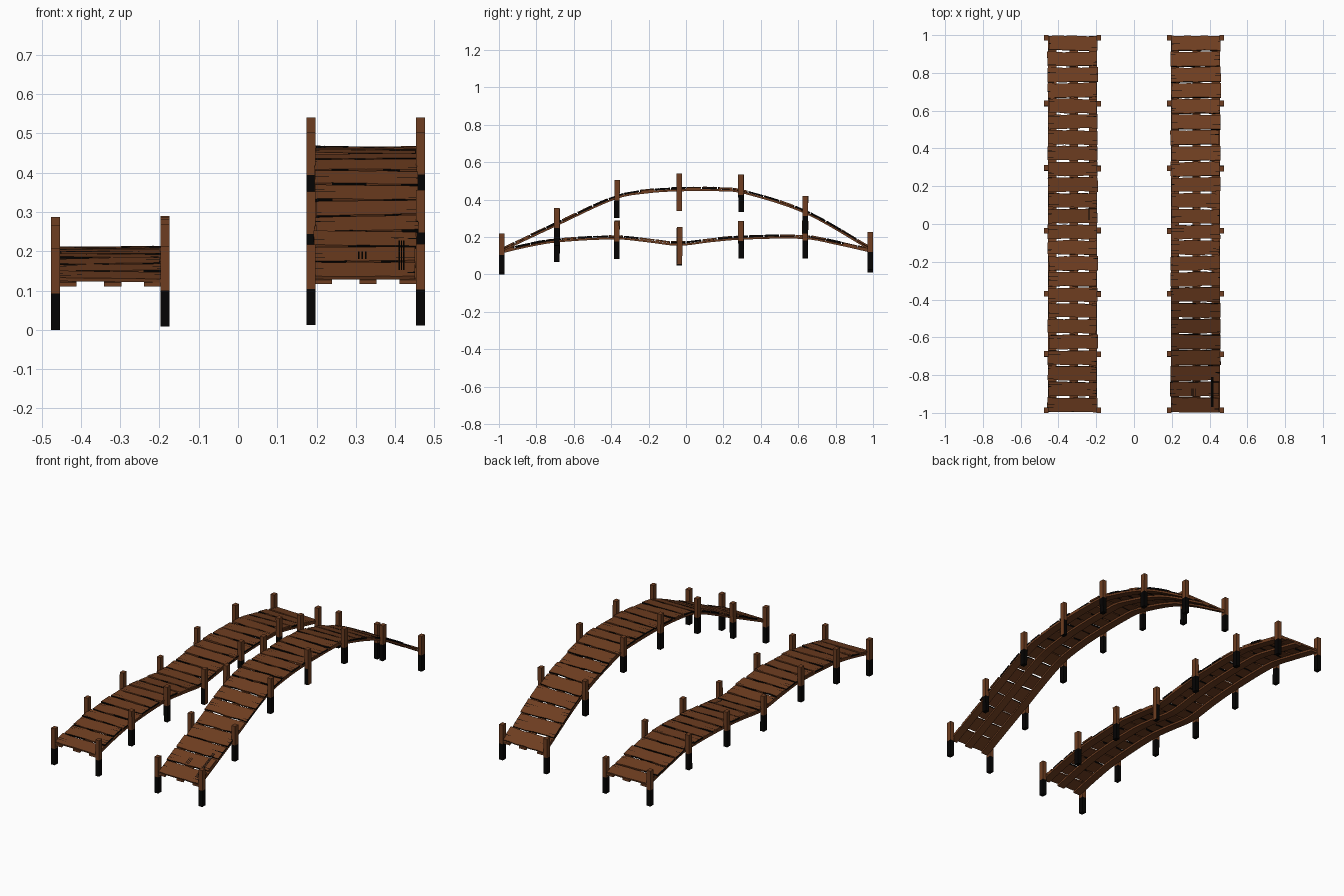
import bpy, bmesh, math, random
from mathutils import Vector, Matrix

if "Cube" in bpy.data.objects:
    bpy.data.objects.remove(bpy.data.objects["Cube"])

random.seed(7)


def material(name, rgb):
    m = bpy.data.materials.new(name)
    m.diffuse_color = (*rgb, 1)
    m.use_nodes = True
    m.node_tree.nodes["Principled BSDF"].inputs["Base Color"].default_value = m.diffuse_color
    return m


WOOD = material("plank brown", (0.156, 0.047, 0.0145))
POST = material("post brown", (0.156, 0.048, 0.015))
DARK = material("tarred black", (0.0015, 0.0012, 0.001))

POST_Y = [-0.985, -0.69, -0.37, -0.035, 0.295, 0.637, 0.985]
# deck top heights (y, z) of the two bridges
ARCH = [(-1, .135), (-.69, .28), (-.37, .425), (-.2, .455), (-.04, .465),
        (.2, .465), (.3, .455), (.637, .345), (1, .14)]
WAVE = [(-1, .13), (-.85, .165), (-.69, .192), (-.37, .208), (-.2, .192),
        (-.04, .174), (.14, .194), (.3, .207), (.637, .21), (.8, .18), (1, .135)]


def height(pts, y):
    """Smooth curve through the height points."""
    y = max(-1, min(1, y))
    i = max(k for k in range(len(pts) - 1) if pts[k][0] <= y)

    def slope(k):
        a, b = pts[max(k - 1, 0)], pts[min(k + 1, len(pts) - 1)]
        return (b[1] - a[1]) / (b[0] - a[0])
    (y0, z0), (y1, z1) = pts[i], pts[i + 1]
    h = y1 - y0
    t = (y - y0) / h
    return ((2*t**3 - 3*t*t + 1) * z0 + (t**3 - 2*t*t + t) * h * slope(i)
            + (3*t*t - 2*t**3) * z1 + (t**3 - t*t) * h * slope(i + 1))


def finish(bm, name, mats):
    bmesh.ops.recalc_face_normals(bm, faces=bm.faces)
    me = bpy.data.meshes.new(name)
    bm.to_mesh(me)
    bm.free()
    for m in mats:
        me.materials.append(m)
    ob = bpy.data.objects.new(name, me)
    bpy.context.collection.objects.link(ob)


def loft(bm, rings):
    """Join four-cornered rings into a closed bar; returns side faces and caps."""
    vs = [[bm.verts.new(p) for p in r] for r in rings]
    sides = [[], [], [], []]
    for a, b in zip(vs, vs[1:]):
        for k in range(4):
            sides[k].append(bm.faces.new((a[k], a[(k+1) % 4], b[(k+1) % 4], b[k])))
    caps = [bm.faces.new(vs[0][::-1]), bm.faces.new(vs[-1])]
    return sides, caps


def bridge(name, cx, pts):
    r = random.uniform
    # planks, each with uneven edges, and dark cracks running in from the ends
    planks, cracks = bmesh.new(), bmesh.new()
    n, thick = 24, 0.009
    pitch = 2 / n
    for i in range(n):
        ya, yb = -1 + i * pitch, -1 + (i + 1) * pitch
        y = (ya + yb) / 2
        za, zb = height(pts, ya), height(pts, yb)
        M = (Matrix.Translation((cx, y, (za + zb) / 2))
             @ Matrix.Rotation(math.atan2(zb - za, pitch), 4, 'X')
             @ Matrix.Rotation(r(-.02, .02), 4, 'Y')
             @ Matrix.Rotation(r(-.018, .018), 4, 'Z'))
        half = math.hypot(pitch, zb - za) / 2 - 0.003
        x0, x1 = -0.13 + r(-.005, .005), 0.13 + r(-.005, .005)
        rings = []
        for k in range(7):
            x = x0 + (x1 - x0) * k / 6
            f, b = -half + r(-.001, .0045), half - r(-.001, .0045)
            rings.append([M @ Vector(p) for p in
                          ((x, f, -thick), (x, b, -thick), (x, b, 0), (x, f, 0))])
        sides, caps = loft(planks, rings)
        # shaded gaps: plank edges are tarred in patches
        for f in sides[1] + sides[3] + caps:
            if 0 < i < n - 1 and r(0, 1) < 0.6:
                f.material_index = 1
        for end, s in ((x0, 1), (x1, -1)):
            for _ in range(random.choice((1, 1, 2))):
                v, ln = r(-.03, .03), r(.025, .08)
                tri = [M @ Vector(p) for p in
                       ((end, v - .002, .0007), (end, v + .002, .0007),
                        (end + s * ln, v + r(-.003, .003), .0007))]
                cracks.faces.new([cracks.verts.new(p) for p in (tri if s < 0 else tri[::-1])])
    finish(planks, name + "_planks", [WOOD, DARK])
    finish(cracks, name + "_cracks", [DARK])

    # three long bearers under the planks
    bearers = bmesh.new()
    for dx in (-0.108, 0.006, 0.108):
        rings = []
        for k in range(49):
            y = -0.995 + 1.99 * k / 48
            z = height(pts, y) - thick - 0.001
            rings.append([(cx + dx - .022, y, z - .011), (cx + dx + .022, y, z - .011),
                          (cx + dx + .022, y, z), (cx + dx - .022, y, z)])
        loft(bearers, rings)
    finish(bearers, name + "_bearers", [WOOD])

    # posts with dark feet, slightly uneven in height
    posts = bmesh.new()
    for j, y in enumerate(POST_Y):
        for side in (-1, 1):
            x = cx + side * 0.139
            top = height(pts, y) + 0.076 + r(-.004, .004)
            base = top - 0.2
            if j in (0, 6):
                base = max(0, base + r(-.01, .005))
            if j == 0 and side == -1 and cx < 0:
                base = 0
            foot = base + 0.092
            w, d = 0.0115, 0.0145
            lean = 0 if j in (0, 6) else r(-.003, .003)
            rings = []
            for z, o in ((base, 0), (foot, lean / 2), (top, lean)):
                rings.append([(x - w, y - d + o, z), (x + w, y - d + o, z),
                              (x + w, y + d + o, z), (x - w, y + d + o, z)])
            sides, caps = loft(posts, rings)
            for k in range(4):
                # the middle post has a bare outer face
                if not (j == 3 and side == 1 and k == 1):
                    sides[k][0].material_index = 1
            caps[0].material_index = 1
    finish(posts, name + "_posts", [POST, DARK])


bridge("arched_bridge", 0.325, ARCH)
bridge("wavy_bridge", -0.325, WAVE)


# painted scratches that run along the bridges
def scratches(name, xs, y0, y1, pts):
    bm = bmesh.new()
    for x in xs:
        prev = None
        for k in range(9):
            y = y0 + (y1 - y0) * k / 8
            z = height(pts, y) + 0.003
            cur = [bm.verts.new((x - .0018, y, z)), bm.verts.new((x + .0018, y, z))]
            if prev:
                bm.faces.new((prev[0], prev[1], cur[1], cur[0]))
            prev = cur
    finish(bm, name, [DARK])


scratches("short_scratches", (.307, .316, .325), -.91, -.87, ARCH)
scratches("long_scratches", (.41, .416, .422), -.97, -.81, ARCH)
scratches("wavy_scratches", (-.243, -.237), .02, .085, WAVE)
